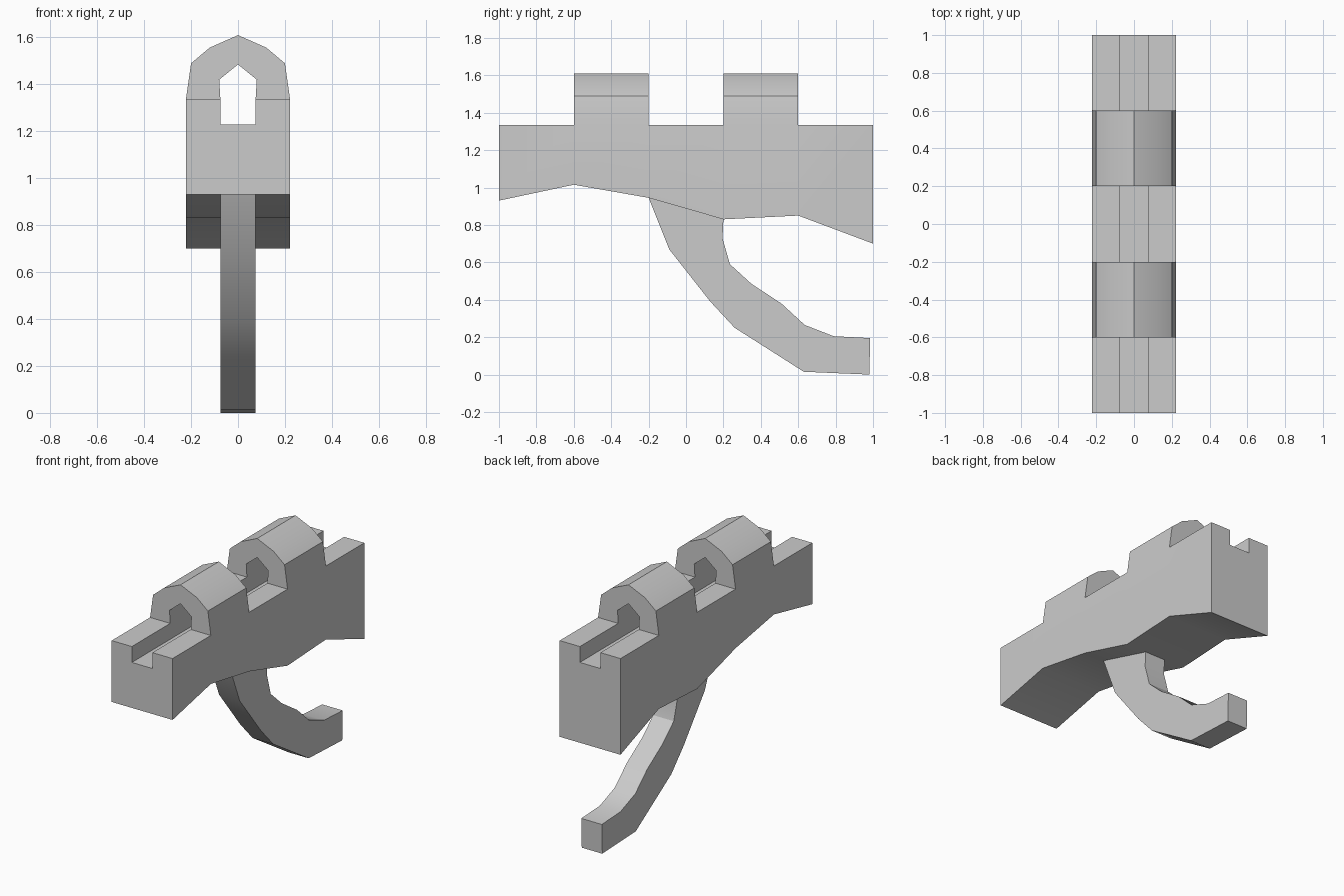
import bpy, bmesh
from math import radians

if "Cube" in bpy.data.objects:
    bpy.data.objects.remove(bpy.data.objects["Cube"])


def loft(bm, sections, skip=(), cap_ends=(True, True)):
    """Join matching closed sections with quads; skip(i, j) leaves a quad out."""
    rings = [[bm.verts.new(p) for p in s] for s in sections]
    n = len(rings[0])
    for i, (a, b) in enumerate(zip(rings, rings[1:])):
        for j in range(n):
            if (i, j) not in skip:
                k = (j + 1) % n
                bm.faces.new((a[j], a[k], b[k], b[j]))
    for ring, cap in zip((rings[0], rings[-1]), cap_ends):
        if cap:
            bm.faces.new(ring)


def finish(name, bm):
    bmesh.ops.remove_doubles(bm, verts=bm.verts, dist=0.0005)
    bmesh.ops.recalc_face_normals(bm, faces=bm.faces)
    mesh = bpy.data.meshes.new(name)
    bm.to_mesh(mesh)
    bm.free()
    mesh.shade_smooth()
    mesh.set_sharp_from_angle(angle=radians(30))
    obj = bpy.data.objects.new(name, mesh)
    bpy.context.collection.objects.link(obj)
    return obj


W, SLOT = 0.222, 0.075       # half widths of body and groove
TOP, FLOOR = 1.335, 1.23     # rail top and groove floor
underside = [(-1, 0.93), (-0.6, 1.015), (-0.2, 0.945),
             (0.2, 0.83), (0.6, 0.85), (1, 0.70)]

# Grooved rail body; the top strips stay open where the loops grow out of it
bm = bmesh.new()
sections = []
for y, z in underside:
    half = [(W, z), (W, TOP), (SLOT, TOP), (SLOT, FLOOR)]
    outline = half + [(-x, h) for x, h in reversed(half)]
    sections.append([(x, y, h) for x, h in outline])
loft(bm, sections, skip={(i, j) for i in (1, 3) for j in (1, 5)})

# Two arched loops over the groove
outer = [(W, TOP), (0.2, 1.49), (0.12, 1.557), (0, 1.61)]
inner = [(SLOT, TOP), (0.08, 1.42), (0, 1.485)]


def mirrored(half):
    return half + [(-x, z) for x, z in reversed(half[:-1])]


arch = mirrored(outer) + mirrored(inner)[::-1]
feet = {(0, len(mirrored(outer)) - 1), (0, len(arch) - 1)}
for y0, y1 in ((-0.6, -0.2), (0.2, 0.6)):
    loft(bm, [[(x, y, z) for x, z in arch] for y in (y0, y1)], skip=feet)
finish("rail_with_loops", bm)

# Curved hook under the body, open where it meets the underside
hook = [(-0.2, 0.945), (-0.09, 0.67), (0.13, 0.39), (0.26, 0.25), (0.41, 0.155),
        (0.63, 0.015), (0.98, 0.0), (0.985, 0.195), (0.79, 0.205), (0.635, 0.265),
        (0.51, 0.38), (0.35, 0.485), (0.235, 0.59), (0.195, 0.73), (0.2, 0.83)]
bm = bmesh.new()
loft(bm, [[(x, y, z) for y, z in hook] for x in (-SLOT, SLOT)],
     skip={(0, len(hook) - 1)})
finish("curved_hook", bm)
